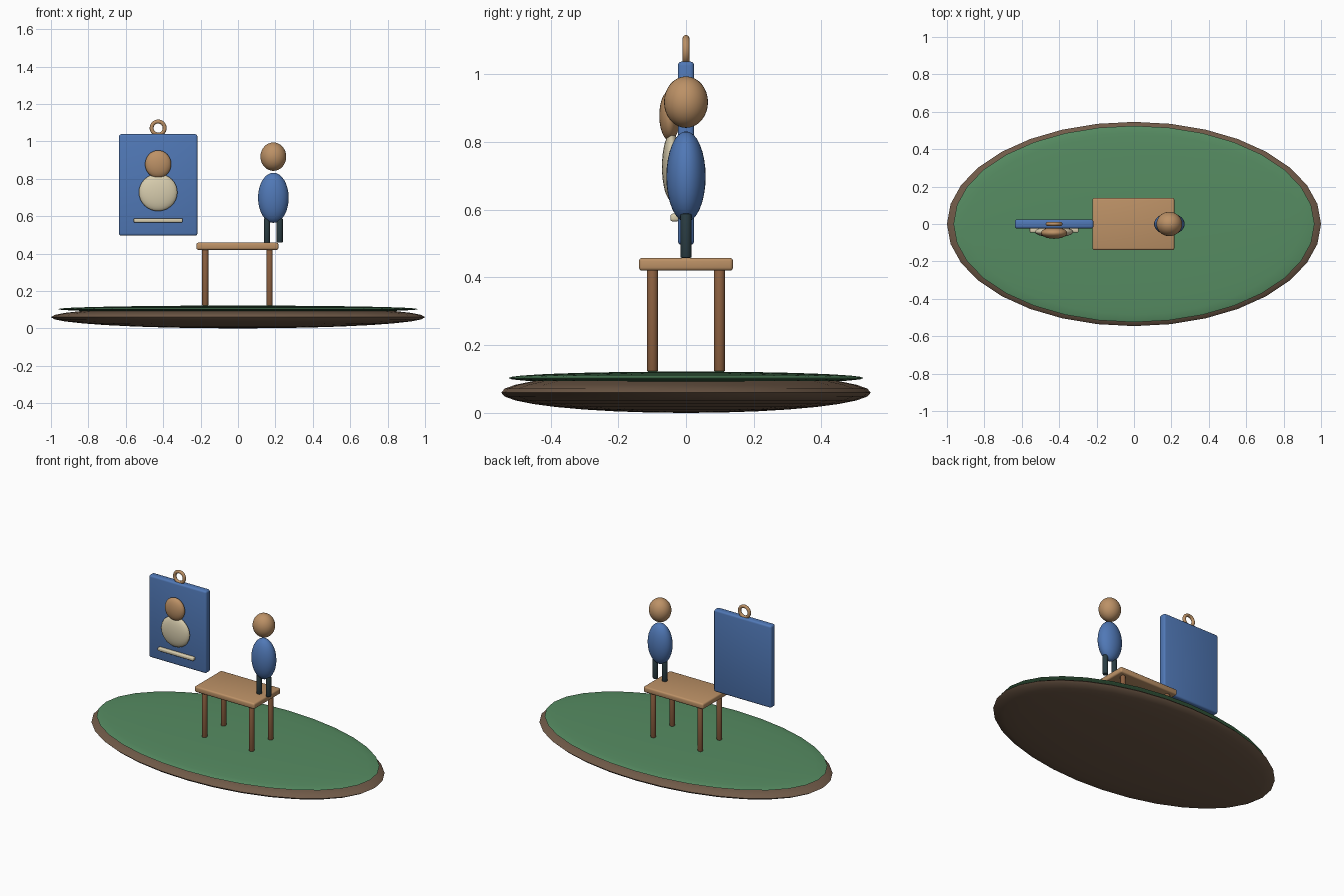
import bpy
import math

if "Cube" in bpy.data.objects:
    bpy.data.objects.remove(bpy.data.objects["Cube"])


def material(name, rgb):
    m = bpy.data.materials.new(name)
    lin = [(c / 255 / 12.92) if c < 11 else ((c / 255 + 0.055) / 1.055) ** 2.4 for c in rgb]
    m.diffuse_color = (*lin, 1)
    m.use_nodes = True
    m.node_tree.nodes["Principled BSDF"].inputs["Base Color"].default_value = m.diffuse_color
    return m


SOIL = material("soil brown", (112, 90, 72))
GRASS = material("grass green", (86, 140, 98))
TAN = material("warm tan", (188, 145, 102))
WOOD = material("dark wood", (140, 96, 64))
BLUE = material("blue", (80, 120, 182))
CREAM = material("cream", (216, 205, 174))
DARK = material("dark trousers", (42, 60, 66))


def finish(name, mat, bevel=0, segments=3):
    ob = bpy.context.object
    ob.name = name
    ob.data.materials.append(mat)
    bpy.ops.object.transform_apply(location=False, rotation=True, scale=True)
    if bevel:
        b = ob.modifiers.new("soft edges", 'BEVEL')
        b.width, b.segments, b.limit_method = bevel, segments, 'ANGLE'
        bpy.ops.object.modifier_apply(modifier=b.name)
    bpy.ops.object.shade_smooth_by_angle(angle=math.radians(40))
    return ob


def ball(name, mat, loc, radii):
    bpy.ops.mesh.primitive_uv_sphere_add(segments=32, ring_count=16, radius=1, location=loc)
    bpy.context.object.scale = radii
    return finish(name, mat)


def box(name, mat, loc, half, bevel):
    bpy.ops.mesh.primitive_cube_add(size=2, location=loc)
    bpy.context.object.scale = half
    return finish(name, mat, bevel)


def post(name, mat, x, y, z0, z1, r):
    bpy.ops.mesh.primitive_cylinder_add(vertices=24, radius=r, depth=z1 - z0,
                                        location=(x, y, (z0 + z1) / 2))
    return finish(name, mat, 0.004, 2)


# Oval ground: soil lens with a grass lens on top
ball("soil_base", SOIL, (0, 0, 0.06), (1.0, 0.546, 0.06))
ball("grass_top", GRASS, (0, 0, 0.103), (0.965, 0.525, 0.019))

# Table
box("table_top", TAN, (-0.003, 0, 0.439), (0.219, 0.139, 0.019), 0.01)
for sx in (-1, 1):
    for sy in (-1, 1):
        post("table_leg", WOOD, -0.003 + sx * 0.172, sy * 0.099, 0.122, 0.425, 0.0165)

# Figure standing on the table
FX = 0.189
for s in (-1, 1):
    post("figure_leg", DARK, FX + s * 0.034, 0, 0.458, 0.589, 0.0165)
ball("figure_body", BLUE, (FX, 0, 0.698), (0.082, 0.058, 0.134))
ball("figure_head", TAN, (FX, 0, 0.918), (0.069, 0.065, 0.076))

# Hanging badge card with its ring
CX = -0.427
box("badge_card", BLUE, (CX, 0, 0.767), (0.21, 0.024, 0.271), 0.012)
bpy.ops.mesh.primitive_torus_add(major_segments=32, minor_segments=12, major_radius=0.035,
                                 minor_radius=0.0105, location=(CX, 0, 1.071),
                                 rotation=(math.pi / 2, 0, 0))
finish("badge_ring", TAN)

# Raised portrait on the card front
ball("portrait_head", TAN, (CX, -0.048, 0.878), (0.07, 0.031, 0.074))
ball("portrait_body", CREAM, (CX, -0.042, 0.727), (0.103, 0.029, 0.1))
box("badge_bar", CREAM, (CX, -0.033, 0.577), (0.131, 0.013, 0.0115), 0.007)
